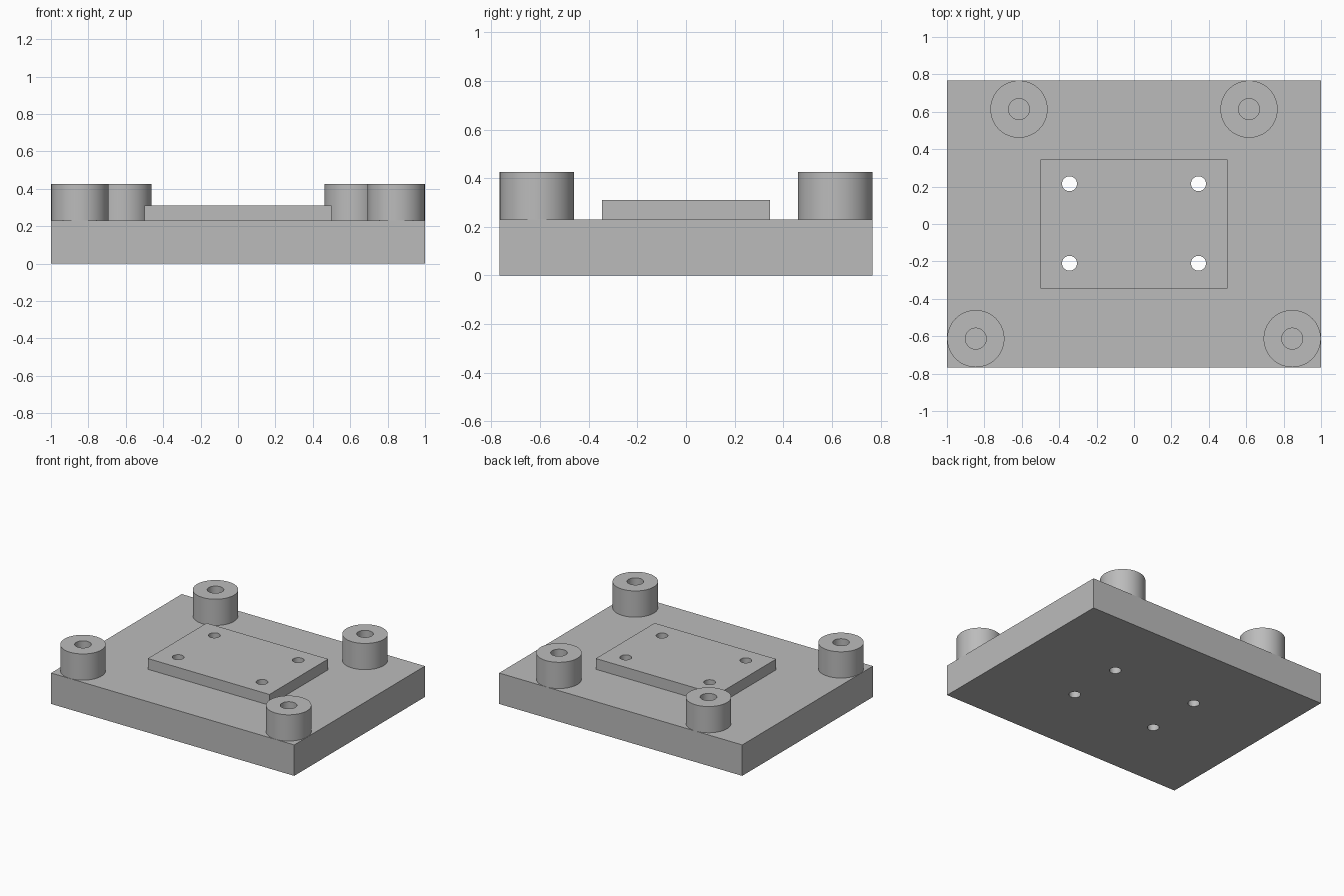
import bpy, bmesh, math
from mathutils import Matrix, Vector

cube = bpy.data.objects.get("Cube")
if cube:
    bpy.data.objects.remove(cube, do_unlink=True)

BASE_TOP, PAD_TOP, BOSS_TOP = 0.23, 0.31, 0.425

# One plain grey for the whole model
grey = bpy.data.materials.new("plain_grey")
grey.use_nodes = True
colour = (0.5, 0.5, 0.5, 1)
grey.diffuse_color = colour
grey.node_tree.nodes["Principled BSDF"].inputs["Base Color"].default_value = colour


def finish(name, bm):
    bmesh.ops.recalc_face_normals(bm, faces=bm.faces)
    mesh = bpy.data.meshes.new(name)
    bm.to_mesh(mesh)
    bm.free()
    mesh.materials.append(grey)
    obj = bpy.data.objects.new(name, mesh)
    bpy.context.collection.objects.link(obj)
    return obj


def smooth(obj):
    bpy.ops.object.select_all(action='DESELECT')
    obj.select_set(True)
    bpy.context.view_layer.objects.active = obj
    bpy.ops.object.shade_smooth_by_angle(angle=math.radians(30))


def block(name, width, depth, bottom, top):
    bm = bmesh.new()
    place = (Matrix.Translation((0, 0, (bottom + top) / 2))
             @ Matrix.Diagonal((width, depth, top - bottom, 1)))
    bmesh.ops.create_cube(bm, size=1, matrix=place)
    return finish(name, bm)


def boss(name, x, y, outer=0.153, inner=0.056):
    # Hollow post turned from its wall section
    height = BOSS_TOP - BASE_TOP
    section = [(inner, 0), (inner, height), (outer, height), (outer, 0)]
    bm = bmesh.new()
    verts = [bm.verts.new((r, 0, z)) for r, z in section]
    edges = [bm.edges.new(pair) for pair in zip(verts, verts[1:])]
    bmesh.ops.spin(bm, geom=verts + edges, cent=(0, 0, 0), axis=(0, 0, 1),
                   angle=math.tau, steps=64)
    bmesh.ops.remove_doubles(bm, verts=bm.verts, dist=0.0001)
    bmesh.ops.translate(bm, verts=bm.verts, vec=Vector((x, y, BASE_TOP)))
    obj = finish(name, bm)
    smooth(obj)


# Base slab and raised centre pad
base = block("base_plate", 2.0, 1.535, 0, BASE_TOP)
pad = block("raised_pad", 1.0, 0.69, BASE_TOP, PAD_TOP)

# Four screw holes running through pad and base
bm = bmesh.new()
for x in (-0.345, 0.345):
    for y in (-0.21, 0.215):
        bmesh.ops.create_cone(bm, cap_ends=True, segments=32, radius1=0.04,
                              radius2=0.04, depth=1,
                              matrix=Matrix.Translation((x, y, 0.2)))
cutter = finish("hole_cutter", bm)
cutter.hide_render = True
for obj in (base, pad):
    mod = obj.modifiers.new("screw_holes", 'BOOLEAN')
    mod.operation = 'DIFFERENCE'
    mod.solver = 'EXACT'
    mod.object = cutter
    bpy.context.view_layer.objects.active = obj
    bpy.ops.object.modifier_apply(modifier=mod.name)
    smooth(obj)
bpy.data.objects.remove(cutter, do_unlink=True)

# Corner bosses: the front pair stands wider than the back pair
for side, sign in (("left", 1), ("right", -1)):
    boss("front_" + side + "_boss", sign * 0.846, -0.613)
    boss("back_" + side + "_boss", sign * 0.615, 0.614)
